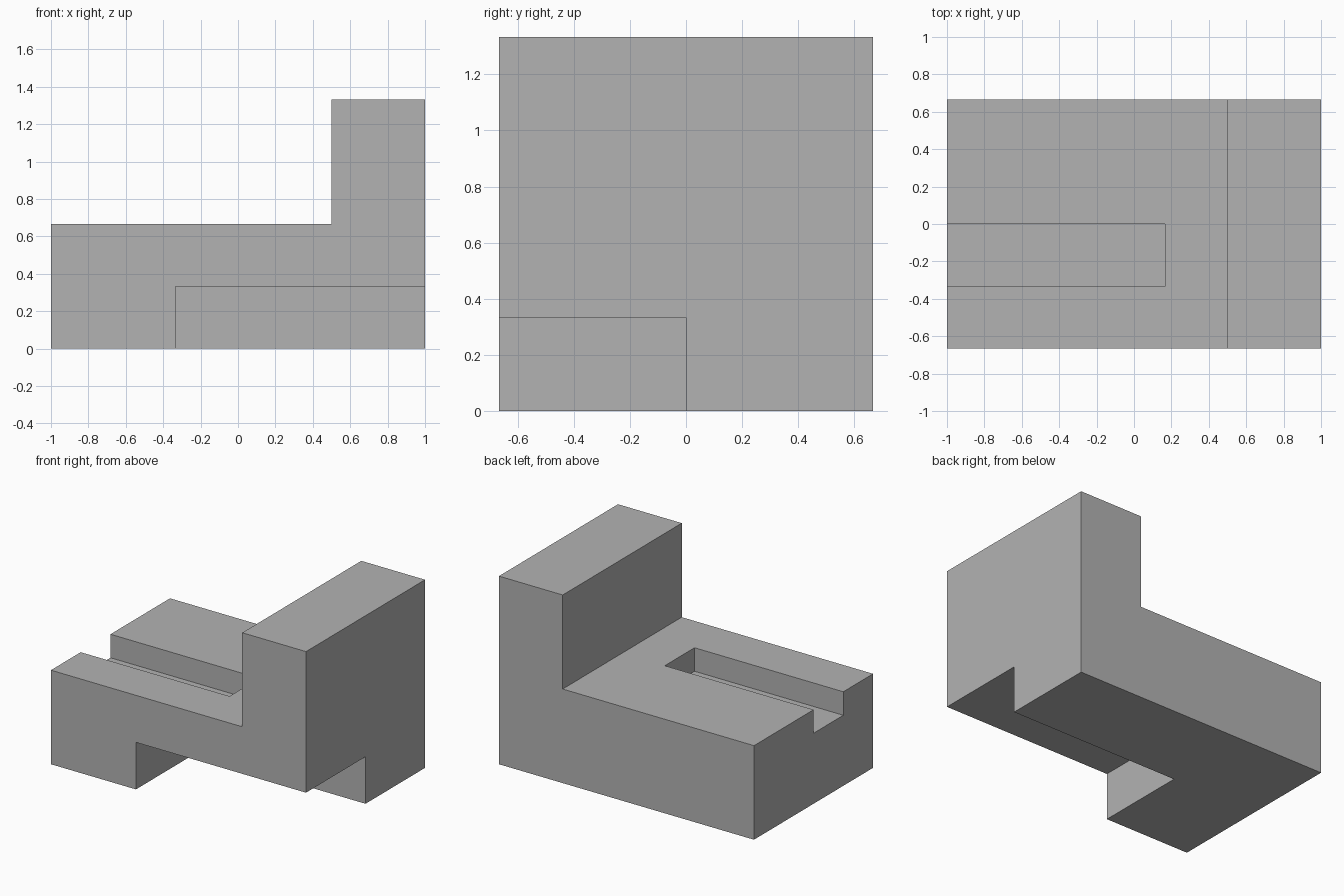
import bpy
import bmesh
from mathutils import Vector

cube = bpy.data.objects.get("Cube")
if cube:
    bpy.data.objects.remove(cube, do_unlink=True)

THIRD = 1 / 3
DEPTH = 2 * THIRD   # half depth of the block, also the height of its low step
OVER = 0.1          # how far cutters reach past the outer faces

grey = bpy.data.materials.new("plain grey")
grey.use_nodes = True
colour = (0.45, 0.45, 0.45, 1)
grey.diffuse_color = colour
grey.node_tree.nodes["Principled BSDF"].inputs["Base Color"].default_value = colour


def extrude_profile(name, profile, y0, y1):
    """Extrude an outline in the xz plane along y."""
    bm = bmesh.new()
    face = bm.faces.new([bm.verts.new((x, y0, z)) for x, z in profile])
    result = bmesh.ops.extrude_face_region(bm, geom=[face])
    moved = [v for v in result["geom"] if isinstance(v, bmesh.types.BMVert)]
    bmesh.ops.translate(bm, verts=moved, vec=Vector((0, y1 - y0, 0)))
    bmesh.ops.recalc_face_normals(bm, faces=bm.faces)
    mesh = bpy.data.meshes.new(name)
    bm.to_mesh(mesh)
    bm.free()
    mesh.materials.append(grey)
    obj = bpy.data.objects.new(name, mesh)
    bpy.context.collection.objects.link(obj)
    return obj


def cut_box(target, name, x, y, z):
    """Subtract a box given by its x, y and z ranges."""
    outline = [(x[0], z[0]), (x[1], z[0]), (x[1], z[1]), (x[0], z[1])]
    cutter = extrude_profile(name, outline, *y)
    cutter.hide_render = True
    mod = target.modifiers.new(name, "BOOLEAN")
    mod.operation = "DIFFERENCE"
    mod.solver = "EXACT"
    mod.object = cutter
    bpy.context.view_layer.objects.active = target
    bpy.ops.object.modifier_apply(modifier=mod.name)
    bpy.data.objects.remove(cutter, do_unlink=True)


# L-shaped body with the tall wall at its left end
body = extrude_profile("stepped_block", [
    (-1, 0), (1, 0), (1, 4 * THIRD), (0.5, 4 * THIRD), (0.5, DEPTH), (-1, DEPTH),
], -DEPTH, DEPTH)

# Notch under the front left corner
cut_box(body, "corner_notch", (-THIRD, 1 + OVER), (-DEPTH - OVER, 0), (-OVER, THIRD))

# Open-ended slot in the low step
cut_box(body, "top_slot", (-1 - OVER, THIRD / 2), (-THIRD, 0), (0.5, DEPTH + OVER))
